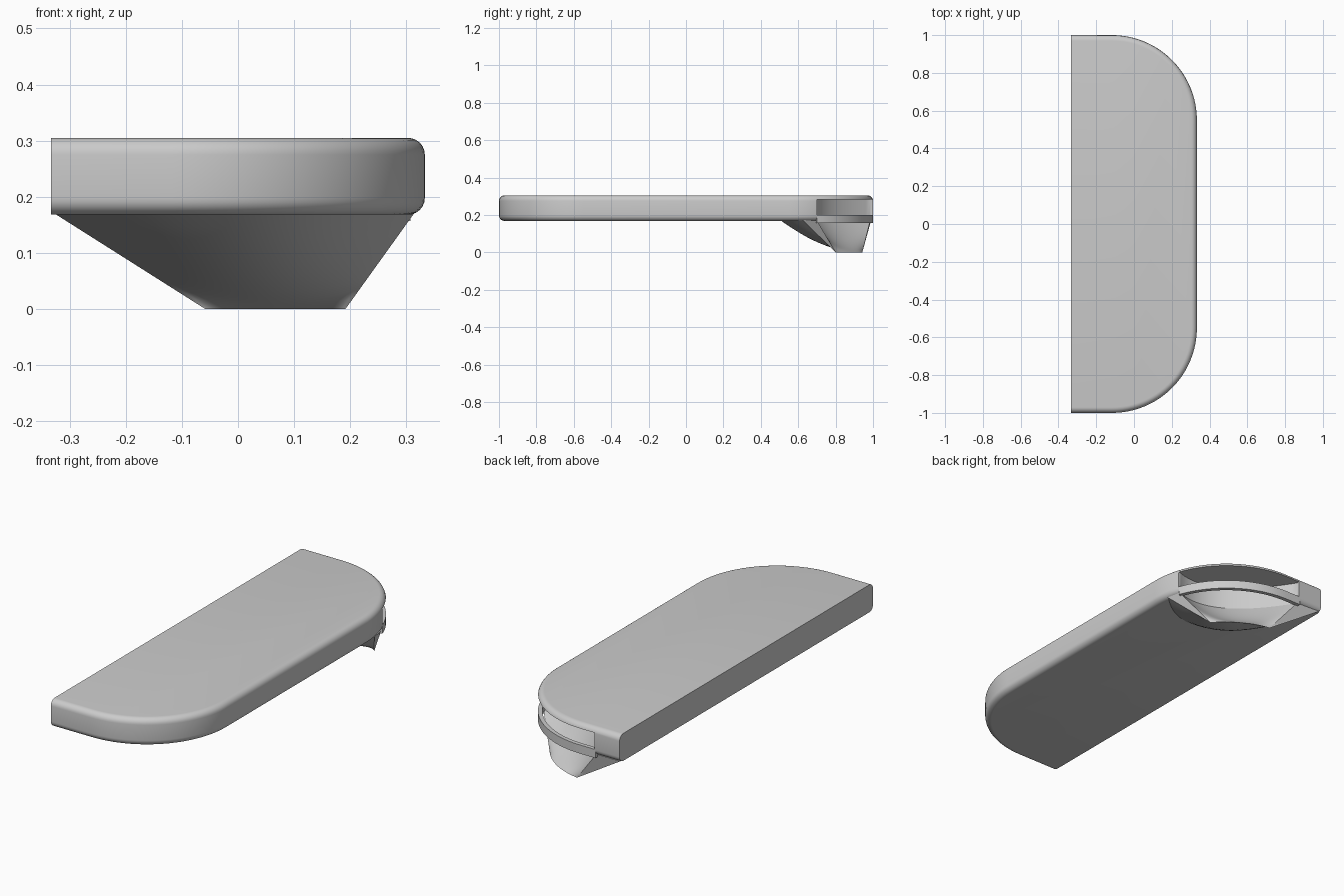
import bpy, bmesh
from math import sin, cos, pi, radians
from mathutils import Vector

if "Cube" in bpy.data.objects:
    bpy.data.objects.remove(bpy.data.objects["Cube"])

LEFT, CX, CY, R = -0.333, -0.117, 0.55, 0.45   # flat side, corner centre, corner radius
Z0, Z1, FILLET = 0.168, 0.305, 0.03


def finish(name, bm):
    bmesh.ops.remove_doubles(bm, verts=bm.verts, dist=1e-5)
    bmesh.ops.recalc_face_normals(bm, faces=bm.faces)
    me = bpy.data.meshes.new(name)
    bm.to_mesh(me)
    bm.free()
    ob = bpy.data.objects.new(name, me)
    bpy.context.collection.objects.link(ob)
    return ob


def smooth(ob):
    bpy.ops.object.select_all(action='DESELECT')
    ob.select_set(True)
    bpy.context.view_layer.objects.active = ob
    bpy.ops.object.shade_smooth_by_angle(angle=radians(32))


def loft(bm, rows, closed):
    """Bridge rows of points with quads; returns the vertex rows."""
    vs = [[bm.verts.new(p) for p in row] for row in rows]
    for a, b in zip(vs, vs[1:]):
        n = len(a)
        for i in range(n if closed else n - 1):
            j = (i + 1) % n
            bm.faces.new((a[i], a[j], b[j], b[i]))
    return vs


def corner(r, a0, a1, n):
    return [(CX + r * cos(radians(a0 + (a1 - a0) * i / n)),
             CY + r * sin(radians(a0 + (a1 - a0) * i / n))) for i in range(n + 1)]


def bezier(p0, p1, p2, u):
    p0, p1, p2 = Vector(p0), Vector(p1), Vector(p2)
    return p0 * (1 - u) ** 2 + p1 * 2 * u * (1 - u) + p2 * u * u


# slab: half-rounded outline with filleted rim
def outline(inset):
    half = corner(R - inset, 0, 90, 24) + [(LEFT, CY + R - inset)]
    return [(x, -y) for x, y in reversed(half)] + half


arc = [(FILLET * (1 - sin(i * pi / 12)), FILLET * (1 - cos(i * pi / 12))) for i in range(7)]
profile = [(d, Z0 + h) for d, h in arc] + [(d, Z1 - h) for d, h in reversed(arc)]
bm = bmesh.new()
rows = loft(bm, [[(x, y, z) for x, y in outline(d)] for d, z in profile], True)
bm.faces.new(rows[0])
bm.faces.new(rows[-1])
slab = finish("slab", bm)

# pocket cut into the back corner
N = 32
INNER = ((0.30, 0.70), (0.04, 0.60), (-0.195, 0.985))
OUTER = ((0.315, 0.625), (-0.05, 0.26), (-0.33, 0.99))
plan = [tuple(bezier(*INNER, i / N)) for i in range(N + 1)]
plan += [(-0.195, 1.3), (0.6, 1.3), (0.6, 0.70)]
bm = bmesh.new()
rows = loft(bm, [[(x, y, z) for x, y in plan] for z in (0.1, 0.282)], True)
bm.faces.new(rows[0])
bm.faces.new(rows[-1])
cutter = finish("pocket_cutter", bm)
cutter.hide_render = True
mod = slab.modifiers.new("pocket", 'BOOLEAN')
mod.operation, mod.solver, mod.object = 'DIFFERENCE', 'EXACT', cutter
bpy.context.view_layer.objects.active = slab
bpy.ops.object.modifier_apply(modifier=mod.name)
bpy.data.objects.remove(cutter)
smooth(slab)

# thin band across the pocket mouth
bm = bmesh.new()
rows = [[], [], [], []]
for r, z, row in zip((R, R, R - 0.02, R - 0.02), (0.157, 0.2, 0.2, 0.157), rows):
    row += [(x, y, z) for x, y in corner(r, 19.5, 90, 24) + [(-0.2, CY + r)]]
rows = loft(bm, rows + [rows[0]], False)
bm.faces.new([row[0] for row in rows[:4]])
bm.faces.new([row[-1] for row in rows[:4]])
smooth(finish("pocket_band", bm))

# scoop: shell hanging below the pocket, meeting at a lip on the ground
M = 10


def wall(ctrl, u, z, bulge):
    top = bezier(*ctrl, u).to_3d() + Vector((0, 0, z))
    a = radians(39 + 42.5 * u)
    lip = Vector((CX + 0.397 * cos(a), CY + 0.397 * sin(a), 0))
    pts = []
    for k in range(M + 1):
        t = k / M
        p = top.lerp(lip, t)
        p.z -= bulge * sin(pi * t) * sin(pi * u)
        p.z = max(p.z, 0)
        pts.append(p)
    return pts


bm = bmesh.new()
cols = []
for i in range(N + 1):
    u = i / N
    cols.append(wall(OUTER, u, 0.172, 0.028) + wall(INNER, u, 0.17, 0.022)[-2::-1])
cols = loft(bm, cols, True)
for col in (cols[0], cols[-1]):
    bm.faces.new(col)
smooth(finish("scoop", bm))
